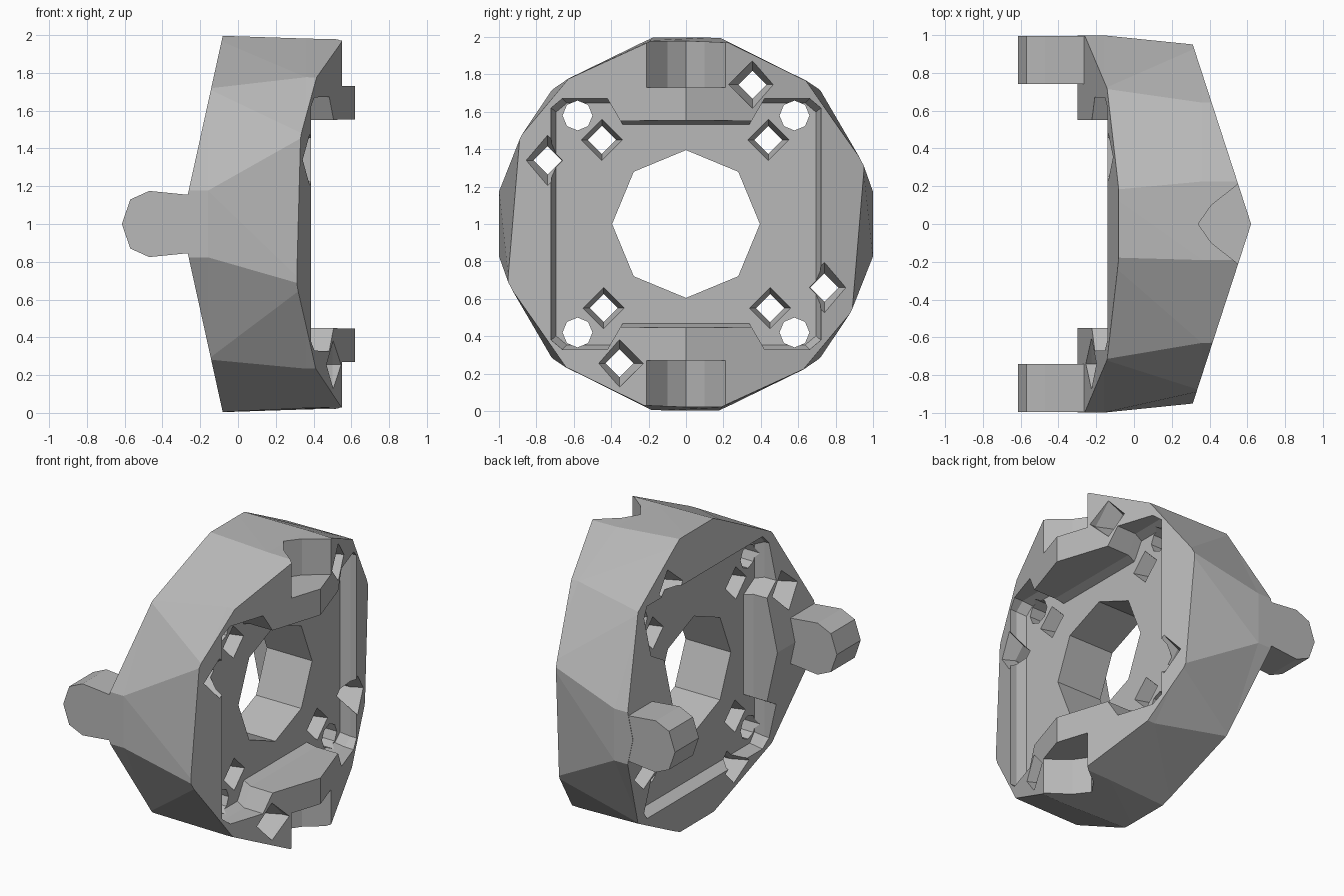
import bpy, bmesh, math
from mathutils import Vector

cube = bpy.data.objects.get("Cube")
if cube:
    bpy.data.objects.remove(cube, do_unlink=True)

grey = bpy.data.materials.new("mid grey")
grey.use_nodes = True
GREY = (0.48, 0.48, 0.48, 1)
grey.diffuse_color = GREY
grey.node_tree.nodes["Principled BSDF"].inputs["Base Color"].default_value = GREY


def loft(name, rings):
    """Closed solid through rings of equal point count."""
    bm = bmesh.new()
    loops = [[bm.verts.new(p) for p in ring] for ring in rings]
    n = len(loops[0])
    for a, b in zip(loops, loops[1:]):
        for i in range(n):
            j = (i + 1) % n
            bm.faces.new((a[i], a[j], b[j], b[i]))
    bm.faces.new(loops[0])
    bm.faces.new(loops[-1])
    bmesh.ops.recalc_face_normals(bm, faces=bm.faces)
    mesh = bpy.data.meshes.new(name)
    bm.to_mesh(mesh)
    bm.free()
    mesh.materials.append(grey)
    obj = bpy.data.objects.new(name, mesh)
    bpy.context.scene.collection.objects.link(obj)
    return obj


def ring(x, r, angles, y=0, z=0):
    return [(x, y + r * math.cos(math.radians(a)), 1 + z + r * math.sin(math.radians(a)))
            for a in angles]


def circle(x, r, n, y=0, z=0):
    return ring(x, r, [360 * i / n for i in range(n)], y, z)


def combine(target, tool, operation="DIFFERENCE"):
    """Apply a boolean and discard the tool."""
    mod = target.modifiers.new("boolean", "BOOLEAN")
    mod.operation = operation
    mod.solver = "EXACT"
    mod.object = tool
    bpy.context.view_layer.objects.active = target
    bpy.ops.object.modifier_apply(modifier=mod.name)
    bpy.data.objects.remove(tool, do_unlink=True)


# Coarsely faceted disc blank, twelve corners on each rim
half_back = [10, 45, 80, 100, 135, 170]
half_front = [19, 50, 77, 101, 129, 152]
back_rim = half_back + [a + 180 for a in half_back]
front_rim = half_front + [a + 180 for a in half_front]
body = loft("coupling_disc", [ring(-0.5, 1.014, back_rim), ring(-0.16, 1.014, back_rim),
                              ring(0.36, 1, front_rim), ring(0.8, 0.99, front_rim)])

# One ridge on each face, the two ridges at right angles
PEAK, SLOPE = 0.62, 0.325
BACK_PEAK, BACK_SLOPE = -0.30, 0.22
bm = bmesh.new()
bm.from_mesh(body.data)
bmesh.ops.triangulate(bm, faces=bm.faces)
for s in (1, -1):
    for co, no in (((PEAK, 0, 1), (1, s * SLOPE, 0)),
                   ((BACK_PEAK, 0, 1), (-1, 0, s * BACK_SLOPE))):
        cut = bmesh.ops.bisect_plane(bm, geom=bm.verts[:] + bm.edges[:] + bm.faces[:],
                                     plane_co=co, plane_no=Vector(no).normalized(),
                                     clear_outer=True)
        rim = [e for e in cut["geom_cut"] if isinstance(e, bmesh.types.BMEdge)]
        bmesh.ops.contextual_create(bm, geom=rim)
bmesh.ops.recalc_face_normals(bm, faces=bm.faces)
bm.to_mesh(body.data)
bm.free()

# Recessed window on each face, with bevelled walls
quarter = [(0.72, 0.62), (0.66, 0.67), (0.42, 0.67), (0.35, 0.55)]
window = (quarter + [(-y, z) for y, z in reversed(quarter)]
          + [(-y, -z) for y, z in quarter] + [(y, -z) for y, z in reversed(quarter)])
for floor, side in ((0.28, 1), (-0.06, -1)):
    rings = []
    for depth, scale in ((0, 0.965), (0.06, 1), (0.6, 1.01)):
        pts = [(y * scale, z * scale) for y, z in window]
        if side < 0:
            pts = [(z, y) for y, z in pts]
        rings.append([(floor + side * depth, y, 1 + z) for y, z in pts])
    combine(body, loft("window_cutter", rings))

# Central bore
combine(body, loft("bore_cutter", [circle(-1, 0.395, 8), circle(1, 0.395, 8)]))

# Corner holes and countersunk bolt holes: y, z, front level, back level, sink radius
holes = [(0.44, 0.45, 0.28, -0.06, 0.11), (-0.45, 0.45, 0.28, -0.06, 0.11),
         (-0.74, 0.34, 0.38, -0.225, 0.135), (0.355, 0.745, 0.5, -0.137, 0.126)]
for s in (1, -1):
    for side in (1, -1):
        y, z = s * side * 0.58, s * 0.58
        combine(body, loft("corner_hole_cutter", [circle(-1, 0.08, 8, y, z),
                                                  circle(1, 0.08, 8, y, z)]))
    for y, z, front, back, sink in holes:
        profile = ((back - 0.5, sink), (back, sink), (back + 0.11, 0.075),
                   (front - 0.11, 0.075), (front, sink), (front + 0.5, sink))
        combine(body, loft("bolt_hole_cutter",
                           [circle(x, r, 4, s * y, s * z) for x, r in profile]))

# V notches on the front face
notch = [(0.8, 0.218), (0.56, 0.218), (0.41, 0.1), (0.34, 0)]
notch += [(x, -y) for x, y in reversed(notch[:-1])]
for s in (1, -1):
    combine(body, loft("notch_cutter", [[(x, y, 1 + s * z) for x, y in notch]
                                        for z in (0.73, 1.2)]))

# Matching drive lugs on the back face
lug = [(-0.19, 0.155), (-0.27, 0.155), (-0.47, 0.175), (-0.57, 0.13), (-0.615, 0)]
lug += [(x, -z) for x, z in reversed(lug[:-1])]
for s in (1, -1):
    inner = [(x, s * 0.74, 1 + z) for x, z in lug]
    outer = [(x, s * 0.996, 1 + z) for x, z in lug]
    combine(body, loft("lug", [inner, outer]), "UNION")

for poly in body.data.polygons:
    poly.use_smooth = False
    poly.material_index = 0
